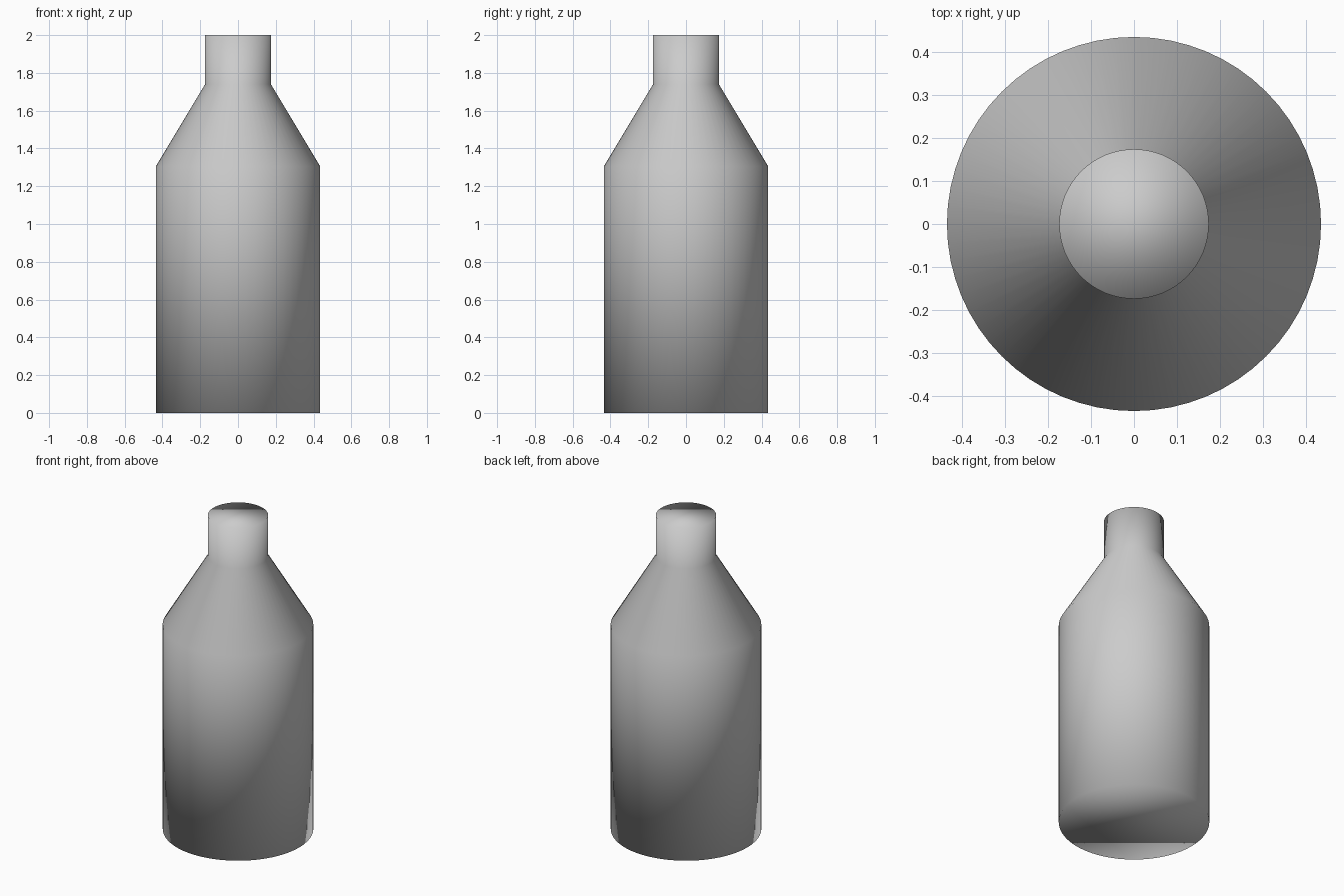
import bpy, bmesh
from math import cos, sin, tau

if "Cube" in bpy.data.objects:
    bpy.data.objects.remove(bpy.data.objects["Cube"])

SEGMENTS = 64
# Bottle profile: (radius, height)
PROFILE = [(0.435, 0.0), (0.435, 1.305), (0.174, 1.74), (0.174, 2.0)]

bm = bmesh.new()
rings = [[bm.verts.new((r * cos(tau * i / SEGMENTS), r * sin(tau * i / SEGMENTS), z))
          for i in range(SEGMENTS)] for r, z in PROFILE]

# Body, sloped shoulder and neck walls
for low, high in zip(rings, rings[1:]):
    for i in range(SEGMENTS):
        j = (i + 1) % SEGMENTS
        bm.faces.new((low[i], low[j], high[j], high[i]))

# Flat base and closed mouth
bm.faces.new(rings[0][::-1])
bm.faces.new(rings[-1])

# Smooth throughout, including the caps
for face in bm.faces:
    face.smooth = True

mesh = bpy.data.meshes.new("bottle")
bm.to_mesh(mesh)
bm.free()
bottle = bpy.data.objects.new("bottle", mesh)
bpy.context.collection.objects.link(bottle)
